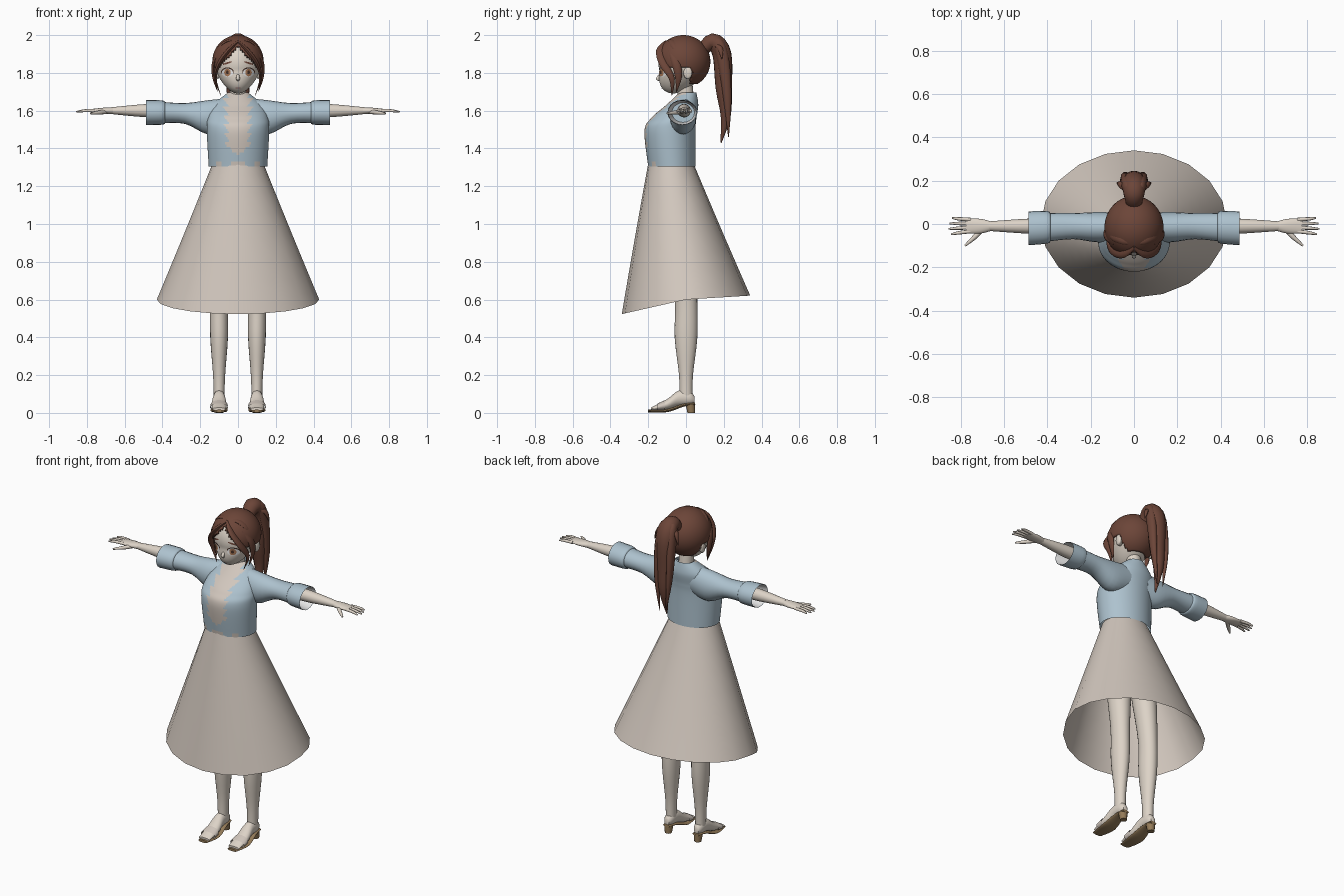
import bpy, bmesh, math
from mathutils import Vector, Matrix
from mathutils.bvhtree import BVHTree

if "Cube" in bpy.data.objects:
    bpy.data.objects.remove(bpy.data.objects["Cube"])


def material(name, red, green, blue):
    mat = bpy.data.materials.new(name)
    mat.use_nodes = True
    color = (red, green, blue, 1)
    mat.diffuse_color = color
    shader = next(node for node in mat.node_tree.nodes if node.type == 'BSDF_PRINCIPLED')
    shader.inputs["Base Color"].default_value = color
    return mat


SKIN = material("skin", .72, .65, .57)
CREAM = material("cream_cloth", .64, .57, .51)
BLUE = material("blue_cloth", .42, .54, .62)
HAIR = material("brown_hair", .15, .06, .04)
WHITE = material("white", .85, .85, .85)
IRIS = material("amber_iris", .42, .2, .1)
DARK = material("dark_lash", .06, .03, .02)
SOLE = material("tan_sole", .3, .2, .1)
LIPS = material("lips", .4, .2, .2)
AXES = {'X': Vector((1, 0, 0)), 'Y': Vector((0, 1, 0)), 'Z': Vector((0, 0, 1))}


def finish(name, bm, mats):
    mesh = bpy.data.meshes.new(name)
    for edge in bm.edges:
        edge.smooth = edge.calc_face_angle(0) < .9
    for face in bm.faces:
        face.smooth = True
    bm.to_mesh(mesh)
    bm.free()
    for mat in mats:
        mesh.materials.append(mat)
    obj = bpy.data.objects.new(name, mesh)
    bpy.context.collection.objects.link(obj)
    return obj


def ring(x=0, y=0, z=0, wide=.01, deep=None):
    """One elliptical cross-section: its centre and its two radii."""
    return (x, y, z, wide, wide if deep is None else deep)


def strand(points, wide, deep):
    """Cross-sections of a hair lock that swells and ends in a tip."""
    rings = []
    for i, point in enumerate(points):
        swell = math.sin(math.pi * (.2 + .78 * i / (len(points) - 1)))
        rings.append((*point, wide * swell, deep * swell))
    return rings


def interpolate(rings, steps):
    """Smooth curve through the given rings."""
    out = []
    last = len(rings) - 1
    for i in range(last):
        before, start = rings[max(i - 1, 0)], rings[i]
        end, after = rings[i + 1], rings[min(i + 2, last)]
        for k in range(steps):
            t = k / steps
            out.append([b + t * (c - a + t * (2*a - 5*b + 4*c - d + t * (3*(b - c) + d - a))) / 2
                        for a, b, c, d in zip(before, start, end, after)])
    return out + [list(rings[-1])]


def sweep(name, rings, mats, side='X', axis=None, sides=20, steps=4, cap=True, edit=None):
    """Smooth elliptical tube; 'wide' runs along side, the rings face axis or the path."""
    path = interpolate(rings, steps)
    bm = bmesh.new()
    loops = []
    for i, (x, y, z, wide, deep) in enumerate(path):
        before, after = path[max(i - 1, 0)], path[min(i + 1, len(path) - 1)]
        along = AXES[axis] if axis else (Vector(after[:3]) - Vector(before[:3])).normalized()
        u = (AXES[side] - along * AXES[side].dot(along)).normalized()
        v = along.cross(u)
        turns = [math.tau * k / sides for k in range(sides)]
        loops.append([bm.verts.new(Vector((x, y, z)) + u * wide * math.cos(a) + v * deep * math.sin(a))
                      for a in turns])
    for low, high in zip(loops, loops[1:]):
        for k in range(sides):
            bm.faces.new((low[k - 1], low[k], high[k], high[k - 1]))
    if cap:
        bm.faces.new(loops[0])
        bm.faces.new(loops[-1])
    bmesh.ops.recalc_face_normals(bm, faces=bm.faces)
    if edit:
        edit(bm)
    return finish(name, bm, mats)


def pair(name, rings, mats, **options):
    for label, sign in (("left_", 1), ("right_", -1)):
        sweep(label + name, [(sign * r[0], *r[1:]) for r in rings], mats, **options)


def ball(name, centre, radii, mats, edit):
    bm = bmesh.new()
    shape = Matrix.Translation(centre) @ Matrix.Diagonal((*radii, 1))
    bmesh.ops.create_uvsphere(bm, u_segments=64, v_segments=40, radius=1, matrix=shape)
    edit(bm)
    return finish(name, bm, mats)


# Skirt: flared cone, hem dipping at the front
def dip_hem(bm):
    for v in bm.verts:
        drop = .11 if v.co.y < 0 else .03
        v.co.z += (1.3 - v.co.z) * v.co.y / .34 * drop


sweep("skirt", [ring(z=1.32, y=-.08, wide=.135, deep=.12), ring(z=.6, wide=.43, deep=.34)],
      [CREAM], axis='Z', steps=8, cap=False, edit=dip_hem)


# Jacket: ragged front opening and notched hem coloured by position
def colour_jacket(bm):
    for face in bm.faces:
        x, y, z = face.calc_center_median()
        tooth = z / .045 % 1
        taper = min(1, max(0, (z - 1.37) / .04))
        in_opening = y < 0 and abs(x) < (.045 + .035 * tooth) * taper
        in_notch = y < -.05 and z < 1.335 and (abs(x) < .035 or .085 < abs(x) < .115)
        face.material_index = int(in_opening or in_notch)


sweep("jacket", [ring(z=1.305, y=-.075, wide=.155, deep=.125), ring(z=1.49, y=-.085, wide=.165, deep=.135),
                 ring(z=1.56, y=-.065, wide=.16, deep=.12), ring(z=1.63, y=-.02, wide=.13, deep=.085),
                 ring(z=1.695, y=.01, wide=.055, deep=.045)],
      [BLUE, CREAM], axis='Z', sides=128, steps=16, cap=False, edit=colour_jacket)

# Sleeves with open turned-back cuffs
across = dict(side='Y', axis='X')
pair("sleeve", [ring(x=.06, y=-.01, z=1.58, wide=.06, deep=.085), ring(x=.16, y=-.015, z=1.565, wide=.07, deep=.09),
                ring(x=.28, y=-.01, z=1.585, wide=.06, deep=.055), ring(x=.4, y=-.015, z=1.59, wide=.066, deep=.056)],
     [BLUE], **across)
pair("cuff", [ring(x=.385, y=-.015, z=1.59, wide=.06, deep=.054), ring(x=.4, y=-.015, z=1.59, wide=.075, deep=.064),
              ring(x=.488, y=-.02, z=1.59, wide=.078, deep=.067)], [BLUE], cap=False, **across)
pair("cuff_lining", [ring(x=.4, y=-.015, z=1.59, wide=.06, deep=.052), ring(x=.486, y=-.02, z=1.59, wide=.076, deep=.065)],
     [WHITE], cap=False, **across)

# Arms and hands
pair("forearm", [ring(x=.38, y=-.01, z=1.6, wide=.036), ring(x=.5, y=-.01, z=1.6, wide=.034),
                 ring(x=.67, y=-.01, z=1.6, wide=.022, deep=.018)], [SKIN], **across)
pair("palm", [ring(x=.66, y=-.01, z=1.6, wide=.022, deep=.018), ring(x=.71, y=-.01, z=1.6, wide=.034, deep=.016),
              ring(x=.775, y=-.01, z=1.6, wide=.034, deep=.009)], [SKIN], **across)
for i, finger in enumerate(("index", "middle", "ring", "little")):
    y = .018 * i - .034
    reach = .86 - .012 * abs(i - 1.3)
    pair(finger + "_finger", [ring(x=.755, y=y, z=1.6, wide=.009), ring(x=.81, y=y * 1.2, z=1.6, wide=.008),
                              ring(x=reach, y=y * 1.4, z=1.594, wide=.004)], [SKIN], side='Y', sides=8)
pair("thumb", [ring(x=.695, y=-.02, z=1.595, wide=.012), ring(x=.735, y=-.06, z=1.59, wide=.011),
               ring(x=.78, y=-.1, z=1.585, wide=.005)], [SKIN], side='Z', sides=8)

# Legs, feet and sandals
pair("leg", [ring(x=.1, z=.07, wide=.028, deep=.034), ring(x=.1, z=.2, wide=.032, deep=.037),
             ring(x=.1, z=.4, wide=.047, deep=.06), ring(x=.1, z=.6, wide=.05, deep=.06),
             ring(x=.09, y=-.025, z=.9, wide=.068, deep=.075), ring(x=.07, y=-.06, z=1.25, wide=.07, deep=.08)],
     [SKIN], axis='Z')
pair("foot", [ring(x=.1, y=.045, z=.07, wide=.015, deep=.018), ring(x=.1, y=.02, z=.078, wide=.028, deep=.036),
              ring(x=.1, y=-.04, z=.077, wide=.032, deep=.04), ring(x=.1, y=-.1, z=.045, wide=.04, deep=.028),
              ring(x=.1, y=-.186, z=.02, wide=.036, deep=.008)], [SKIN], axis='Y')
pair("sandal_strap", [ring(x=.1, y=-.11, z=.04, wide=.046, deep=.028), ring(x=.1, y=-.15, z=.03, wide=.048, deep=.02)],
     [CREAM], axis='Y', cap=False)
pair("sandal_sole", [ring(x=.1, y=.048, z=.048, wide=.022, deep=.008), ring(x=.1, y=-.01, z=.042, wide=.032, deep=.008),
                     ring(x=.1, y=-.1, z=.012, wide=.046, deep=.008), ring(x=.1, y=-.2, z=.01, wide=.03, deep=.007)],
     [SOLE])
pair("sandal_heel", [ring(x=.1, y=.028, wide=.02), ring(x=.1, y=.023, z=.046, wide=.026)], [SOLE], axis='Z', sides=12)


# Head: ball drawn in and forward towards the chin
def shape_chin(bm):
    for v in bm.verts:
        pull = max(0, 1.81 - v.co.z) / .1
        v.co.x *= 1 - .2 * pull
        v.co.y -= .05 * pull
        v.co.z -= .025 * pull


sweep("neck", [ring(z=1.58, wide=.06, deep=.05), ring(z=1.65, wide=.043), ring(y=-.01, z=1.76, wide=.043)],
      [SKIN], axis='Z')
head = ball("head", (0, -.02, 1.845), (.12, .125, .13), [SKIN], shape_chin)
sweep("nose", [ring(y=-.135, z=1.795, wide=.006), ring(y=-.15, z=1.77, wide=.01), ring(y=-.14, z=1.757, wide=.006)],
      [SKIN], axis='Z', sides=10)
pair("ear", [ring(x=.1, y=.005, z=1.795, wide=.018, deep=.024), ring(x=.122, y=.01, z=1.8, wide=.022, deep=.032),
             ring(x=.13, y=.014, z=1.8, wide=.012, deep=.02)], [SKIN], **across)

# Face details: thin oval plates laid onto the head
face_tree = BVHTree.FromPolygons([v.co for v in head.data.vertices], [list(p.vertices) for p in head.data.polygons])


def oval(name, mat, x, z, wide, tall, lift, tilt=0):
    bm = bmesh.new()
    bmesh.ops.create_grid(bm, x_segments=10, y_segments=10, size=1)
    for v in bm.verts:
        u, w = v.co.x, v.co.y
        across_face = u * math.sqrt(1 - w * w / 2) * wide
        up_face = w * math.sqrt(1 - u * u / 2) * tall + tilt * across_face
        hit = face_tree.ray_cast(Vector((x + across_face, -1, z + up_face)), AXES['Y'])[0]
        v.co = hit - AXES['Y'] * lift
    finish(name, bm, [mat])


for label, sign in (("left_", 1), ("right_", -1)):
    x = .056 * sign
    oval(label + "lash", DARK, x, z=1.806, wide=.033, tall=.023, lift=.002)
    oval(label + "eye", WHITE, x, z=1.801, wide=.03, tall=.022, lift=.004)
    oval(label + "iris", IRIS, x, z=1.802, wide=.017, tall=.02, lift=.006)
    oval(label + "pupil", DARK, x, z=1.803, wide=.007, tall=.01, lift=.008)
    oval(label + "brow", HAIR, x, z=1.852, wide=.025, tall=.005, lift=.003, tilt=-.3 * sign)
oval("mouth", LIPS, 0, z=1.72, wide=.014, tall=.003, lift=.003)


# Hair cap, open over the face, ears and nape
def open_face(bm):
    gone = []
    for face in bm.faces:
        x, y, z = face.calc_center_median()
        if z < 1.74 or y < .025 and z < max(1.83, 1.945 - 1.1 * abs(x)):
            gone.append(face)
    bmesh.ops.delete(bm, geom=gone, context='FACES')


hair_cap = ball("hair_cap", (0, -.015, 1.86), (.136, .144, .14), [HAIR], open_face)
hair_cap.modifiers.new("thickness", 'SOLIDIFY').thickness = .012

# Locks sweeping from the parting and framing the face
pair("fringe_lock", strand([(0, -.1, 1.965), (.05, -.135, 1.92), (.1, -.12, 1.85), (.12, -.075, 1.77), (.09, -.075, 1.68)],
                           wide=.024, deep=.012), [HAIR], side='Y', sides=10)
pair("side_lock", strand([(.09, -.085, 1.925), (.125, -.055, 1.86), (.128, -.04, 1.78), (.108, -.05, 1.7)],
                         wide=.024, deep=.012), [HAIR], side='Y', sides=10)
pair("crown_lock", strand([(.01, -.085, 1.97), (.06, -.07, 1.965), (.11, -.045, 1.915), (.125, .04, 1.8)],
                          wide=.022, deep=.01), [HAIR], side='Y', sides=10)

# Ponytail: arched root, hanging locks and loose tufts
sweep("ponytail", strand([(0, .08, 1.91), (0, .14, 1.965), (0, .19, 1.9), (0, .2, 1.72), (0, .21, 1.57), (0, .185, 1.43)],
                         wide=.054, deep=.05), [HAIR])
pair("ponytail_lock", strand([(.01, .11, 1.93), (.03, .165, 1.96), (.04, .2, 1.85), (.04, .22, 1.65), (.02, .225, 1.46)],
                             wide=.025, deep=.034), [HAIR], sides=10)
pair("ponytail_tuft", strand([(.02, .14, 1.96), (.06, .18, 1.93), (.08, .19, 1.87)], wide=.016, deep=.012),
     [HAIR], side='Y', sides=8)
